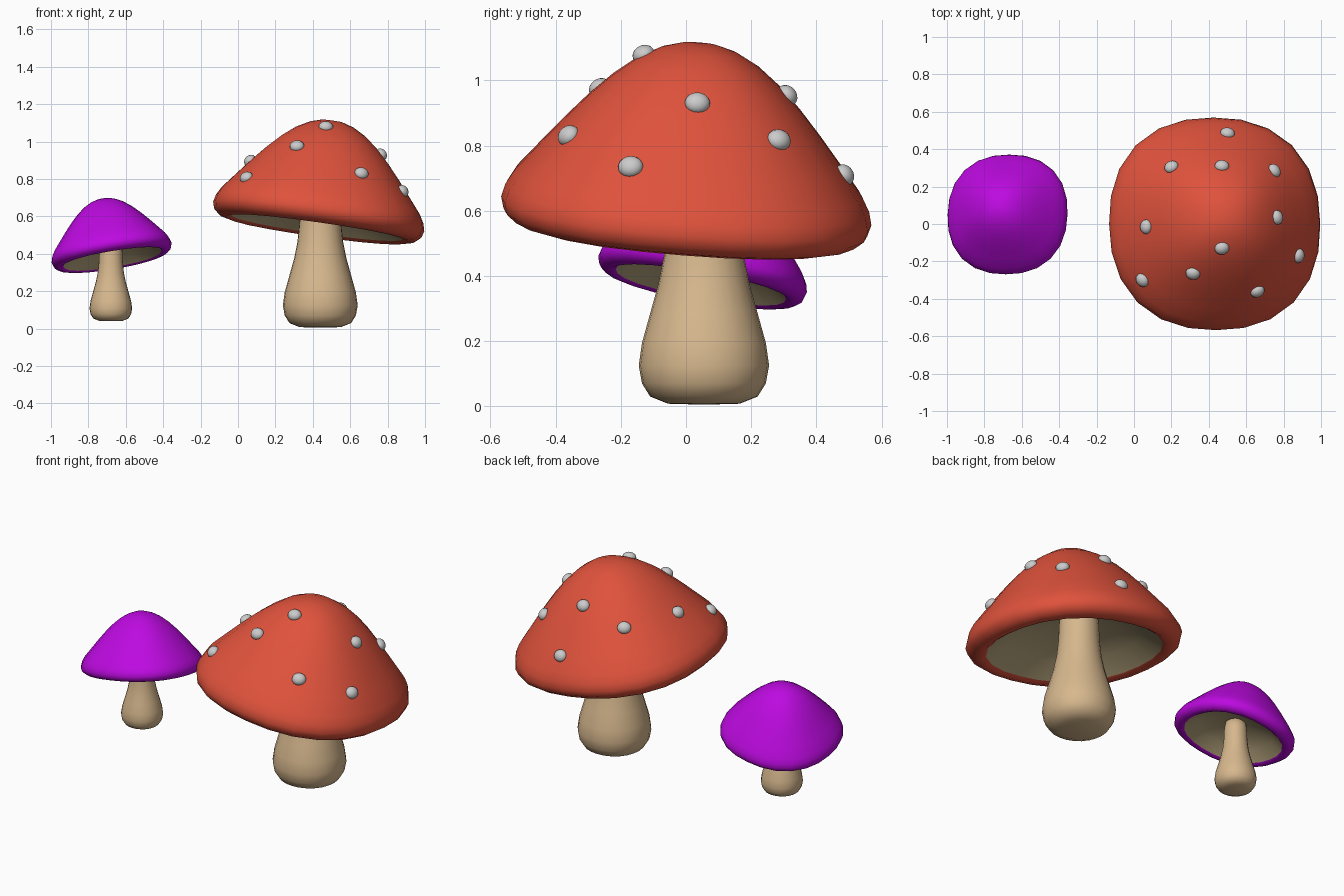
import bpy
from math import sin, cos, pi, radians
from mathutils import Vector, Matrix
from mathutils.bvhtree import BVHTree

if "Cube" in bpy.data.objects:
    bpy.data.objects.remove(bpy.data.objects["Cube"])

SIDES = 24


def material(name, rgb):
    m = bpy.data.materials.new(name)
    m.diffuse_color = (*rgb, 1)
    m.use_nodes = True
    m.node_tree.nodes["Principled BSDF"].inputs["Base Color"].default_value = m.diffuse_color
    return m


def lathe(name, profile, power, matrix, mat):
    """Spin (radius, height) points round z on a slightly squared circle."""
    verts, faces, rings = [], [], []
    for r, z in profile:
        if r == 0:
            rings.append([len(verts)] * SIDES)
            verts.append((0, 0, z))
            continue
        rings.append(list(range(len(verts), len(verts) + SIDES)))
        for i in range(SIDES):
            a = 2 * pi * i / SIDES
            c, s = cos(a), sin(a)
            k = r / (abs(c) ** power + abs(s) ** power) ** (1 / power)
            verts.append((k * c, k * s, z))
    for lo, hi in zip(rings, rings[1:]):
        for i in range(SIDES):
            j = (i + 1) % SIDES
            quad = (lo[i], lo[j], hi[j], hi[i])
            faces.append(tuple(dict.fromkeys(quad)))
    me = bpy.data.meshes.new(name)
    me.from_pydata([matrix @ Vector(v) for v in verts], [], faces)
    me.materials.append(mat)
    me.shade_smooth()
    ob = bpy.data.objects.new(name, me)
    bpy.context.collection.objects.link(ob)
    return ob


tan = material("tan", (0.68, 0.48, 0.27))
under = material("underside", (0.50, 0.40, 0.22))
red = material("red", (0.74, 0.085, 0.045))
purple = material("purple", (0.51, 0.003, 0.75))

STEM = [(0, 0), (0.11, 0.003), (0.165, 0.025), (0.19, 0.065), (0.2, 0.12),
        (0.19, 0.19), (0.165, 0.28), (0.14, 0.37), (0.122, 0.46),
        (0.112, 0.56), (0.108, 0.66), (0.10, 0.74), (0, 0.76)]
CAP = [(0.465, -0.045), (0.49, -0.06), (0.53, -0.05), (0.56, -0.025),
       (0.57, 0.01), (0.56, 0.05), (0.535, 0.095), (0.47, 0.175),
       (0.40, 0.26), (0.33, 0.34), (0.26, 0.41), (0.19, 0.467),
       (0.12, 0.506), (0.06, 0.525), (0, 0.53)]
GILLS = [(0, 0.12), (0.12, 0.113), (0.25, 0.085), (0.36, 0.035), (0.465, -0.045)]


def mushroom(prefix, stem_at, cap_at, scale, rx, ry, cap_mat):
    size = Matrix.Scale(scale, 4)
    tilt = (Matrix.Translation(cap_at) @ Matrix.Rotation(radians(ry), 4, 'Y')
            @ Matrix.Rotation(radians(rx), 4, 'X') @ size)
    lathe(prefix + "_stem", STEM, 2.1, Matrix.Translation(stem_at) @ size, tan)
    lathe(prefix + "_gills", GILLS, 2.3, tilt, under).data.flip_normals()
    return lathe(prefix + "_cap", CAP, 2.3, tilt, cap_mat)


big_cap = mushroom("large", (0.44, 0.055, 0.005), (0.43, 0, 0.59), 1.0, -4.5, 8, red)
mushroom("small", (-0.68, 0.055, 0.04), (-0.675, 0.05, 0.40), 0.57, -10, -9.5, purple)

# raised spots dropped onto the large cap
SPOTS = [(0.50, 0.485), (0.20, 0.305), (0.47, 0.31), (0.75, 0.285),
         (0.065, -0.015), (0.765, 0.035), (0.47, -0.13), (0.315, -0.265),
         (0.045, -0.30), (0.88, -0.17), (0.66, -0.36)]
me = big_cap.data
tree = BVHTree.FromPolygons([v.co for v in me.vertices],
                            [tuple(p.vertices) for p in me.polygons])
for x, y in SPOTS:
    hit, normal, _, _ = tree.ray_cast(Vector((x, y, 3)), Vector((0, 0, -1)))
    if normal.z < 0:
        normal = -normal
    bpy.ops.mesh.primitive_uv_sphere_add(segments=16, ring_count=10, radius=0.039,
                                         location=hit)
    spot = bpy.context.object
    spot.name = "cap_spot"
    spot.scale = (1, 0.9, 0.75)
    spot.rotation_euler = normal.to_track_quat('Z', 'Y').to_euler()
    bpy.ops.object.shade_smooth()
